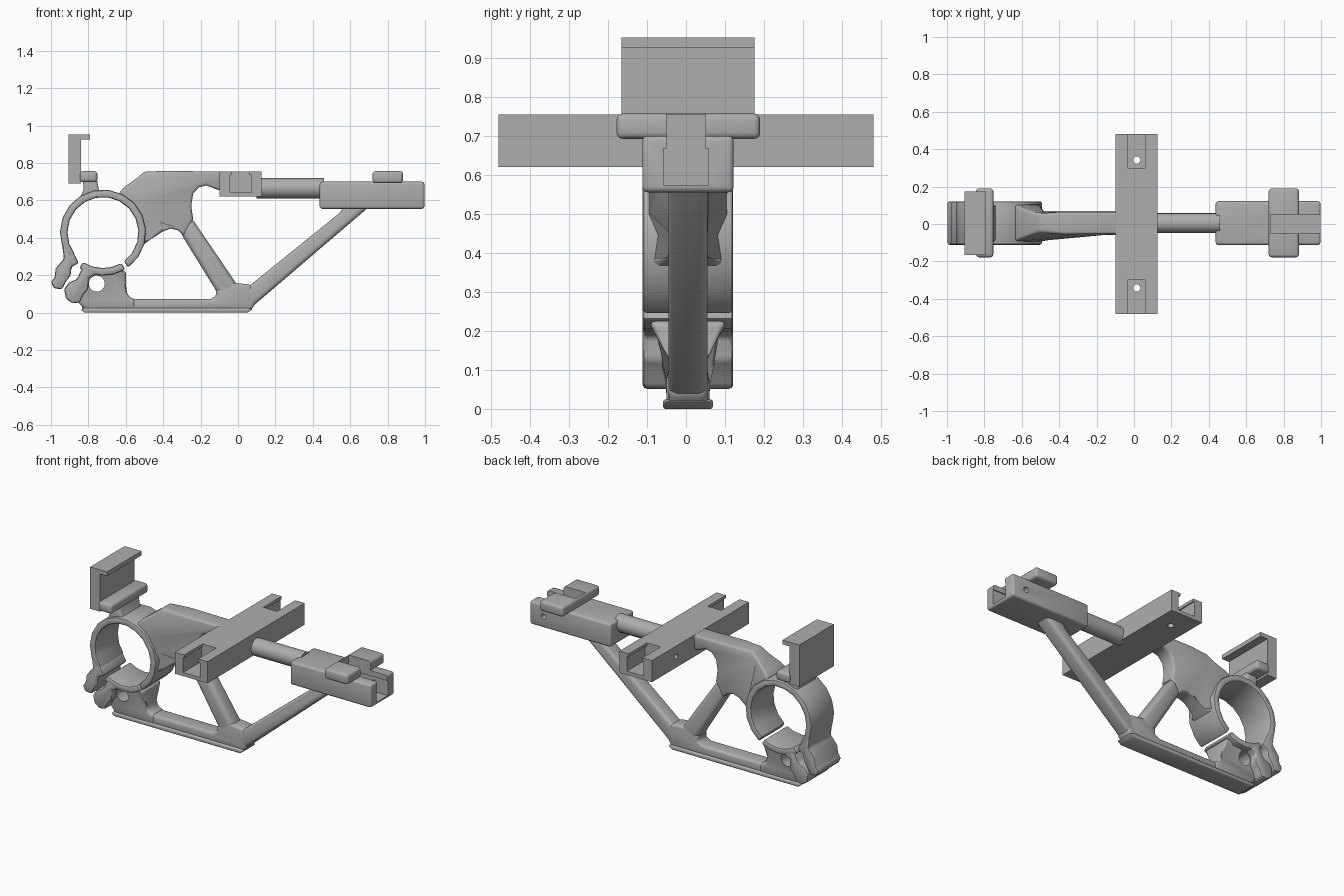
import bpy
import bmesh
import math
from mathutils import Vector

if "Cube" in bpy.data.objects:
    bpy.data.objects.remove(bpy.data.objects["Cube"], do_unlink=True)

grey = bpy.data.materials.new("plain grey")
grey.use_nodes = True
GREY = (0.42, 0.42, 0.42, 1)
grey.diffuse_color = GREY
grey.node_tree.nodes["Principled BSDF"].inputs["Base Color"].default_value = GREY
MID = 0.005  # centre plane of the frame


def finish(name, bm, bevel=0.0, segments=3):
    """Bevel the sharp edges, then turn the bmesh into a smooth shaded object."""
    bmesh.ops.recalc_face_normals(bm, faces=bm.faces)
    if bevel:
        sharp = [e for e in bm.edges if e.calc_face_angle(0) > math.radians(38)]
        bmesh.ops.bevel(bm, geom=sharp, offset=bevel, segments=segments,
                        profile=0.5, affect='EDGES', clamp_overlap=True)
    mesh = bpy.data.meshes.new(name)
    bm.to_mesh(mesh)
    bm.free()
    mesh.materials.append(grey)
    ob = bpy.data.objects.new(name, mesh)
    bpy.context.collection.objects.link(ob)
    shade(ob)
    return ob


def activate(ob):
    bpy.ops.object.select_all(action='DESELECT')
    ob.select_set(True)
    bpy.context.view_layer.objects.active = ob


def shade(ob):
    activate(ob)
    bpy.ops.object.shade_smooth_by_angle(angle=math.radians(35))


def box(name, x, y, z, bevel=0.0):
    bm = bmesh.new()
    bmesh.ops.create_cube(bm, size=1)
    lo, hi = Vector((x[0], y[0], z[0])), Vector((x[1], y[1], z[1]))
    for v in bm.verts:
        v.co = Vector([lo[i] + (v.co[i] + 0.5) * (hi[i] - lo[i]) for i in range(3)])
    return finish(name, bm, bevel)


def prism(name, points, half=0.05, bevel=0.0, segments=3):
    """Side profile (x, z[, half width]) extruded both ways from the mid plane."""
    bm = bmesh.new()
    sides = []
    for s in (-1, 1):
        sides.append([bm.verts.new((p[0], MID + s * (p[2] if len(p) > 2 else half), p[1]))
                      for p in points])
    bm.faces.new(sides[0])
    bm.faces.new(sides[1][::-1])
    n = len(points)
    for i in range(n):
        j = (i + 1) % n
        bm.faces.new((sides[0][i], sides[0][j], sides[1][j], sides[1][i]))
    return finish(name, bm, bevel, segments)


def rod(name, centre, radius, depth, axis, sides=12):
    bm = bmesh.new()
    bmesh.ops.create_cone(bm, cap_ends=True, segments=sides, radius1=radius,
                          radius2=radius, depth=depth)
    turn = Vector((0, 0, 1)).rotation_difference(Vector(axis)).to_matrix()
    bmesh.ops.rotate(bm, verts=bm.verts, matrix=turn)
    bmesh.ops.translate(bm, verts=bm.verts, vec=centre)
    return finish(name, bm)


def cut(ob, cutters):
    for c in cutters:
        c.hide_render = True
        mod = ob.modifiers.new("cut", 'BOOLEAN')
        mod.operation = 'DIFFERENCE'
        mod.solver = 'EXACT'
        mod.object = c
        activate(ob)
        bpy.ops.object.modifier_apply(modifier=mod.name)
        bpy.data.objects.remove(c, do_unlink=True)
    shade(ob)


# Cross bar with a slotted socket in each end
bar = box("cross_bar", (-0.10, 0.125), (-0.48, 0.48), (0.62, 0.755))
tools = [rod("side_hole", (-0.08, 0.24, 0.69), 0.015, 0.1, (1, 0, 0))]
for s in (-1, 1):
    ends = sorted((s * 0.30, s * 0.52))
    tools += [box("socket", (-0.043, 0.072), ends, (0.643, 0.737)),
              box("slot", (-0.035, 0.06), ends, (0.70, 0.80)),
              rod("screw_hole", (0.015, s * 0.342, 0.63), 0.02, 0.1, (0, 0, 1))]
cut(bar, tools)

# Rod joining the bar to the end block
rod("link_rod", (0.28, MID, 0.665), 0.054, 0.36, (1, 0, 0), 16)

# End block with its pad, both opened by the same slot
block = box("end_block", (0.437, 0.997), (-0.112, 0.122), (0.555, 0.70), 0.014)
cut(block, [box("socket", (0.73, 1.1), (-0.057, 0.057), (0.572, 0.667)),
            box("slot", (0.73, 1.1), (-0.05, 0.05), (0.62, 0.80)),
            rod("side_hole", (0.90, 0.1, 0.625), 0.018, 0.12, (0, 1, 0))])
pad = box("end_pad", (0.72, 0.882), (-0.178, 0.19), (0.692, 0.757), 0.016)
cut(pad, [box("slot", (0.73, 1.1), (-0.05, 0.05), (0.62, 0.80))])

# Hook: upright plate, top lip and lower pad on a neck
prism("hook_plate", [(-0.907, 0.69), (-0.84, 0.69), (-0.84, 0.925), (-0.79, 0.925),
                     (-0.79, 0.952), (-0.907, 0.952)], 0.17)
box("hook_pad", (-0.845, -0.752), (-0.178, 0.19), (0.698, 0.757), 0.016)
prism("hook_neck", [(-0.85, 0.60), (-0.71, 0.62), (-0.745, 0.66), (-0.755, 0.72),
                    (-0.83, 0.72), (-0.825, 0.66)], 0.1, 0.015)

# Split clamp ring, many sided, with a narrow gap low on the right
CX, CZ = -0.722, 0.428


def arc(radius, a0, a1, n):
    angles = [math.radians(a0 + (a1 - a0) * i / n) for i in range(n + 1)]
    return [(CX + radius * math.cos(a), CZ + radius * math.sin(a)) for a in angles]


prism("clamp_ring", arc(0.23, -54, 218, 14) + arc(0.19, 218, -54, 14), 0.116, 0.01, 2)
prism("clamp_cap", arc(0.23, 236, 301, 4) + arc(0.19, 301, 236, 4), 0.116, 0.01, 2)

# Fastening lugs below the ring
prism("ring_lug", [(-0.94, 0.36), (-0.93, 0.29), (-0.975, 0.235), (-0.98, 0.19),
                   (-1.0, 0.165), (-0.985, 0.13), (-0.94, 0.125), (-0.92, 0.165),
                   (-0.895, 0.20), (-0.89, 0.245), (-0.85, 0.265), (-0.88, 0.32)],
      0.116, 0.012, 2)
prism("cap_lug", [(-0.82, 0.255), (-0.845, 0.215), (-0.86, 0.18), (-0.905, 0.16),
                  (-0.93, 0.125), (-0.92, 0.075), (-0.885, 0.05), (-0.845, 0.055),
                  (-0.825, 0.10), (-0.80, 0.125), (-0.80, 0.185), (-0.765, 0.20),
                  (-0.77, 0.235)], 0.116, 0.012, 2)

# Foot under the cap, pierced by an oval hole
foot = prism("foot", [(-0.86, 0.06), (-0.81, 0.01), (-0.55, 0.01), (-0.55, 0.072),
                      (-0.585, 0.085), (-0.597, 0.12), (-0.60, 0.225, 0.1),
                      (-0.68, 0.225, 0.1), (-0.80, 0.225, 0.07)], 0.055, 0.016)
cut(foot, [rod("oval_hole", (-0.755, MID, 0.155), 0.043, 0.5, (0, 1, 0), 16)])

# Bottom rail with a wider sole
prism("bottom_rail", [(-0.84, 0.02), (-0.80, 0.005), (0.06, 0.005), (0.09, 0.04),
                      (0.07, 0.15), (-0.03, 0.16), (-0.12, 0.12), (-0.115, 0.09),
                      (-0.15, 0.072), (-0.58, 0.072), (-0.82, 0.06)], 0.05, 0.02)
prism("rail_sole", [(-0.84, 0.015), (-0.82, 0.0), (0.05, 0.0), (0.08, 0.02),
                    (0.05, 0.025), (-0.82, 0.025)], 0.064, 0.008)

# Diagonal struts
prism("long_strut", [(0.045, 0.005), (0.70, 0.565), (0.68, 0.60), (0.59, 0.60),
                     (0.54, 0.53), (0.05, 0.135), (-0.01, 0.14)], 0.05, 0.028)
prism("short_strut", [(-0.08, 0.05), (-0.125, 0.13), (-0.31, 0.43), (-0.25, 0.51),
                      (0.005, 0.135), (0.02, 0.06)], 0.05, 0.028)

# Web plate, flaring out where it meets the ring
prism("web", [(-0.09, 0.755, 0.06), (-0.38, 0.757, 0.06), (-0.50, 0.755, 0.045),
              (-0.54, 0.72, 0.06), (-0.61, 0.67, 0.085), (-0.64, 0.635, 0.10),
              (-0.56, 0.57, 0.10), (-0.52, 0.50, 0.10), (-0.51, 0.36, 0.10),
              (-0.47, 0.39, 0.06), (-0.40, 0.435, 0.05), (-0.36, 0.45, 0.05),
              (-0.32, 0.44, 0.05), (-0.29, 0.41, 0.05), (-0.24, 0.50, 0.05),
              (-0.25, 0.57, 0.05), (-0.24, 0.635, 0.05), (-0.21, 0.67, 0.05),
              (-0.17, 0.68, 0.05), (-0.09, 0.65, 0.05)], 0.05, 0.014)
